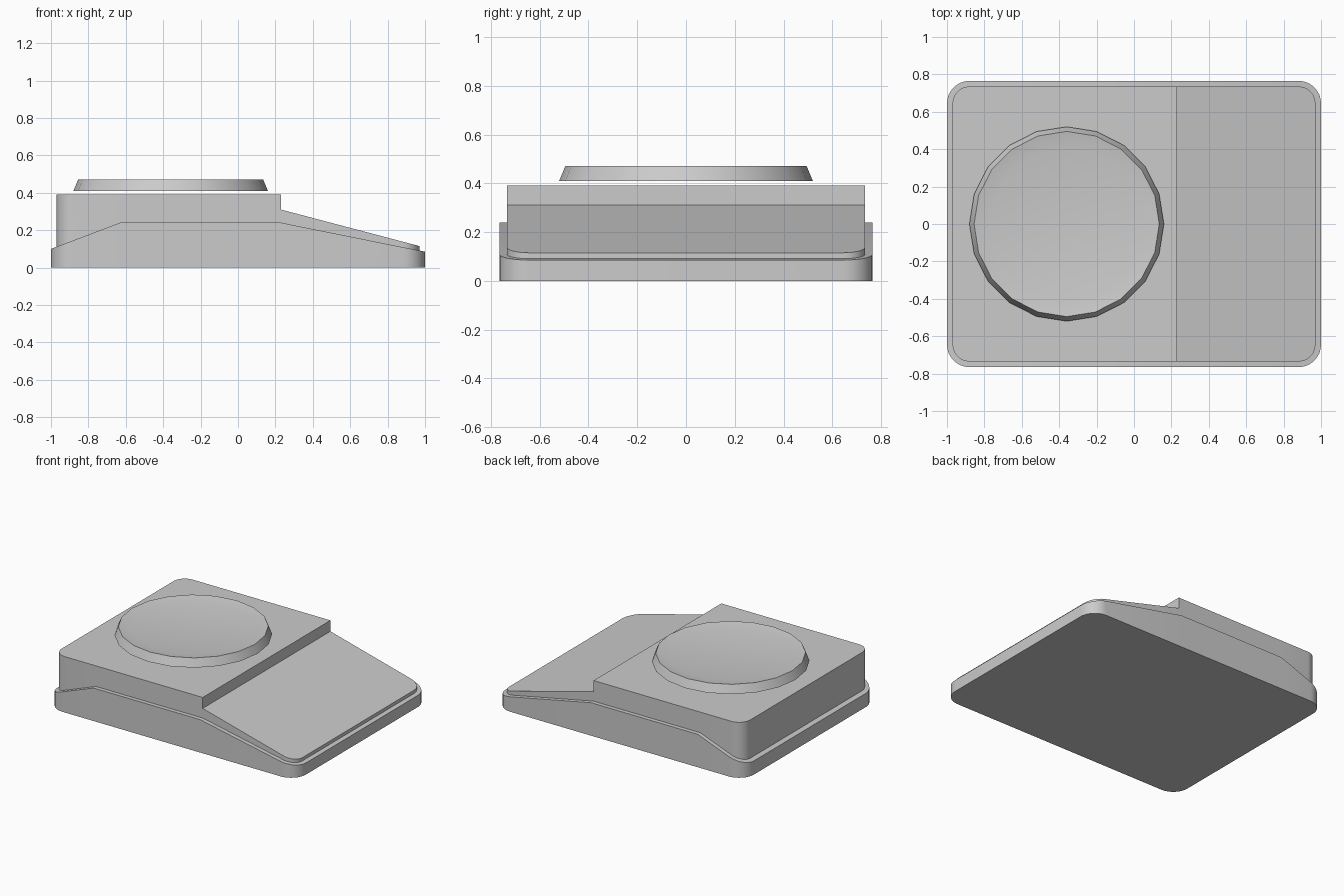
import bpy, bmesh
from math import sin, cos, pi, radians

if "Cube" in bpy.data.objects:
    bpy.data.objects.remove(bpy.data.objects["Cube"])

STEP_X, RAMP_X = 0.23, -0.63


def rim_z(x):
    """Height of the tray rim along the body."""
    if x < RAMP_X:
        return 0.10 + (x + 1) * 0.14 / 0.37
    if x < STEP_X:
        return 0.24
    return 0.24 - (x - STEP_X) * 0.155 / 0.77


def slope_z(x):
    """Height of the sloping front deck."""
    return 0.31 - (x - STEP_X) * 0.195 / 0.74


def outline(hx, hy, r, seg=8):
    """Rounded rectangle, counter-clockwise, with points at the profile bends."""
    pts = []
    bends = {0: (STEP_X, RAMP_X), 2: (RAMP_X, STEP_X)}
    for q, (sx, sy) in enumerate([(1, 1), (-1, 1), (-1, -1), (1, -1)]):
        for k in range(seg + 1):
            a = (q + k / seg) * pi / 2
            pts.append((sx * (hx - r) + r * cos(a), sy * (hy - r) + r * sin(a)))
        pts += [(x, sy * hy) for x in bends.get(q, ())]
    return pts


def ring(bm, pts, zf):
    return [bm.verts.new((x, y, zf(x))) for x, y in pts]


def bridge(bm, a, b):
    n = len(a)
    for i in range(n):
        j = (i + 1) % n
        bm.faces.new((a[i], a[j], b[j], b[i]))


def finish(bm, name):
    bm.normal_update()
    me = bpy.data.meshes.new(name)
    bm.to_mesh(me)
    bm.free()
    ob = bpy.data.objects.new(name, me)
    bpy.context.collection.objects.link(ob)
    bpy.ops.object.select_all(action='DESELECT')
    ob.select_set(True)
    bpy.context.view_layer.objects.active = ob
    bpy.ops.object.shade_smooth_by_angle(angle=radians(30))
    return ob


outer = outline(1.0, 0.765, 0.12)
inner = outline(0.97, 0.735, 0.09)

# Base tray: floor, outer wall and narrow rim
bm = bmesh.new()
floor = ring(bm, outer, lambda x: 0.0)
lip = ring(bm, outer, rim_z)
seat = ring(bm, inner, rim_z)
bm.faces.new(floor[::-1])
bridge(bm, floor, lip)
bridge(bm, lip, seat)
finish(bm, "base_tray")

# Housing: raised block at the left, sloping deck at the right
bm = bmesh.new()
foot = ring(bm, inner, rim_z)
high = {i: bm.verts.new((x, y, 0.39)) for i, (x, y) in enumerate(inner) if x <= STEP_X}
low = {i: bm.verts.new((x, y, slope_z(x))) for i, (x, y) in enumerate(inner) if x >= STEP_X}
n = len(inner)
for i in range(n):
    j = (i + 1) % n
    if i in high and j in high:
        face = [foot[i], foot[j]]
        face += [low[j]] if j in low else []
        face += [high[j], high[i]]
        face += [low[i]] if i in low else []
    else:
        face = [foot[i], foot[j], low[j], low[i]]
    bm.faces.new(face)
bm.faces.new(list(high.values()))
bm.faces.new(list(low.values()))
a, b = [i for i in high if i in low]
bm.faces.new((high[a], high[b], low[b], low[a]))
finish(bm, "housing")

# Round dish hovering just above the block
bm = bmesh.new()
SIDES = 20
rings = []
for r, z in [(0.52, 0.41), (0.495, 0.47), (0.41, 0.455)]:
    rings.append([bm.verts.new((-0.36 + r * cos(2 * pi * k / SIDES),
                                r * sin(2 * pi * k / SIDES), z)) for k in range(SIDES)])
bm.faces.new(rings[0][::-1])
bridge(bm, rings[0], rings[1])
bridge(bm, rings[1], rings[2])
bm.faces.new(rings[2])
finish(bm, "dish")
